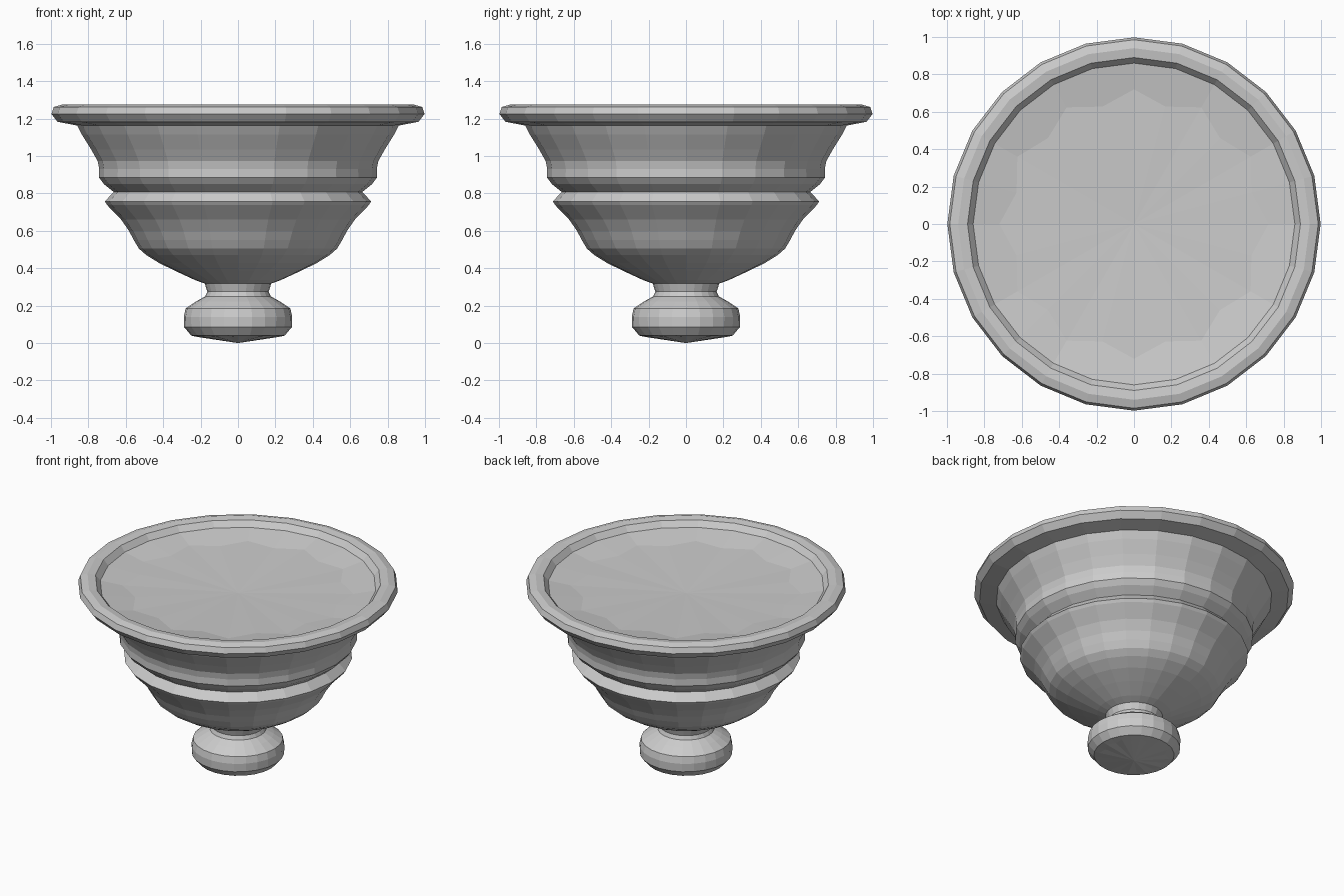
import bpy, bmesh, math

if "Cube" in bpy.data.objects:
    bpy.data.objects.remove(bpy.data.objects["Cube"])

SEG = 24

stone = bpy.data.materials.new("grey stone")
stone.diffuse_color = (0.6, 0.6, 0.6, 1)
stone.use_nodes = True
stone.node_tree.nodes["Principled BSDF"].inputs["Base Color"].default_value = stone.diffuse_color


def lathe(name, bottom_z, rings, top_z):
    """Turn (r, z) or (r_even, z, r_odd) rings around z, closed by fans."""
    bm = bmesh.new()
    loops = []
    for ring in rings:
        radii = (ring[0], ring[2] if len(ring) > 2 else ring[0])
        loops.append([bm.verts.new((radii[i % 2] * math.sin(i * math.tau / SEG),
                                    radii[i % 2] * math.cos(i * math.tau / SEG),
                                    ring[1])) for i in range(SEG)])
    low = bm.verts.new((0, 0, bottom_z))
    high = bm.verts.new((0, 0, top_z))
    for i in range(SEG):
        j = (i + 1) % SEG
        for a, b in zip(loops, loops[1:]):
            bm.faces.new((a[i], a[j], b[j], b[i]))
        bm.faces.new((low, loops[0][j], loops[0][i]))
        bm.faces.new((high, loops[-1][i], loops[-1][j]))
    bmesh.ops.recalc_face_normals(bm, faces=bm.faces)
    mesh = bpy.data.meshes.new(name)
    bm.to_mesh(mesh)
    bm.free()
    mesh.materials.append(stone)
    obj = bpy.data.objects.new(name, mesh)
    bpy.context.collection.objects.link(obj)
    return obj


# Foot knob, neck, flared bowl, moulded bands, rim and shallow dished top
profile = [
    # foot knob
    (0.22, 0.033, 0.195), (0.25, 0.04), (0.288, 0.085), (0.29, 0.14),
    (0.28, 0.185), (0.225, 0.222),
    # neck
    (0.175, 0.25), (0.164, 0.275), (0.178, 0.318),
    # bowl
    (0.23, 0.337), (0.33, 0.383), (0.42, 0.427), (0.49, 0.47),
    (0.53, 0.505), (0.557, 0.55), (0.583, 0.60), (0.625, 0.66),
    (0.70, 0.738),
    # lower ridge
    (0.712, 0.757), (0.665, 0.808),
    # upper bands
    (0.717, 0.85), (0.743, 0.885), (0.742, 0.93), (0.75, 0.972),
    (0.785, 1.035), (0.835, 1.115), (0.86, 1.163),
    # rim
    (0.965, 1.183), (0.998, 1.225), (0.985, 1.262), (0.94, 1.275),
    (0.89, 1.268),
    # dished top
    (0.86, 1.23), (0.72, 1.202, 0.65),
]
lathe("pedestal_bowl", 0.0, profile, 1.18)
